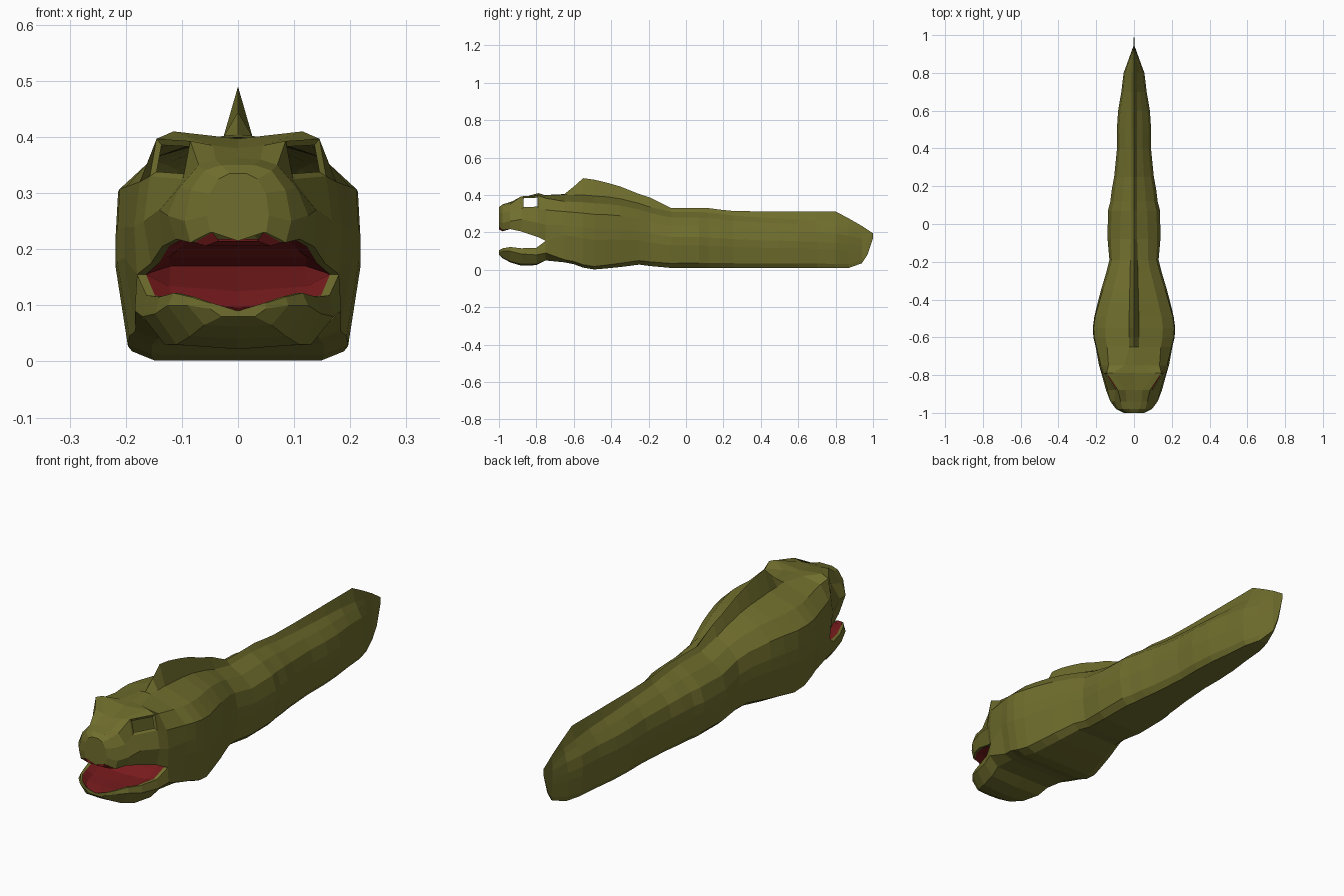
import bpy, bmesh

cube = bpy.data.objects.get("Cube")
if cube:
    bpy.data.objects.remove(cube, do_unlink=True)


def material(name, rgb):
    m = bpy.data.materials.new(name)
    m.use_nodes = True
    m.diffuse_color = (*rgb, 1)
    m.node_tree.nodes["Principled BSDF"].inputs["Base Color"].default_value = (*rgb, 1)
    return m


olive = material("olive_skin", (0.16, 0.155, 0.026))
red = material("red_mouth", (0.19, 0.011, 0.012))


def loft(name, rings, mat, cap=None, hole=None):
    """Skin half-sections [(y, [(x, z), ...])] and mirror them across x = 0."""
    bm = bmesh.new()
    grid = [[bm.verts.new((x, y, z)) for x, z in pts] for y, pts in rings]
    quads = {}
    for i in range(len(grid) - 1):
        a, b = grid[i], grid[i + 1]
        for j in range(len(a) - 1):
            quads[i, j] = bm.faces.new((a[j], a[j + 1], b[j + 1], b[j]))
    if cap is not None:                       # flat front, closed at the centre line
        centre = bm.verts.new((0, rings[0][0], cap))
        outline = grid[0] + [centre] if grid[0][0].co.x == 0 else [centre] + grid[0]
        bm.faces.new(outline[::-1])
    bm.normal_update()
    if hole:                                  # sunken open socket
        f = quads[hole]
        bmesh.ops.inset_individual(bm, faces=[f], thickness=0.014, depth=-0.006)
        bmesh.ops.delete(bm, geom=[f], context='FACES')
    bmesh.ops.remove_doubles(bm, verts=bm.verts, dist=1e-5)
    me = bpy.data.meshes.new(name)
    bm.to_mesh(me)
    bm.free()
    me.materials.append(mat)
    ob = bpy.data.objects.new(name, me)
    bpy.context.collection.objects.link(ob)
    ob.modifiers.new("mirror", 'MIRROR').use_clip = True


# Head half-sections: top centre to upper lip
upper = [
    (-1.00, [(0, .335), (.015, .335), (.035, .325), (.05, .30), (.055, .26), (.05, .23)]),
    (-.98, [(0, .35), (.03, .35), (.06, .34), (.085, .305), (.095, .25), (.085, .212)]),
    (-.94, [(0, .362), (.04, .36), (.07, .35), (.105, .31), (.125, .26), (.11, .218)]),
    (-.88, [(0, .38), (.045, .385), (.085, .393), (.098, .325), (.14, .27), (.135, .205)]),
    (-.79, [(0, .397), (.115, .41), (.145, .397), (.157, .33), (.168, .25), (.155, .175)]),
    (-.75, [(0, .40), (.05, .398), (.135, .383), (.175, .32), (.185, .24), (.18, .155)]),
]
# Jaw half-sections: lower lip to bottom centre
lower = [
    (-1.00, [(.05, .104), (.05, .094), (.03, .08), (0, .08)]),
    (-.98, [(.085, .115), (.09, .10), (.06, .065), (0, .062)]),
    (-.94, [(.115, .122), (.125, .10), (.085, .045), (0, .04)]),
    (-.88, [(.14, .115), (.148, .085), (.11, .03), (0, .022)]),
    (-.80, [(.163, .118), (.17, .08), (.13, .03), (0, .025)]),
    (-.75, [(.18, .155), (.184, .09), (.14, .05), (0, .05)]),
]


def rim(p):                                   # inner edge of a lip
    return (p[0] * 0.91, p[1])


loft("upper_head", [(y, p + [rim(p[-1])]) for y, p in upper], olive,
     cap=.215, hole=(3, 2))
loft("lower_jaw", [(y, [rim(p[0])] + p) for y, p in lower], olive, cap=.09)

# Mouth lining: palate and floor meet at the throat
palate, floor = [], []
rise = (-.015, -.006, 0, .01, .025, .03)
sink = (.014, .022, .027, .02, .02, .03)
for (y, u), (yl, l), up, down in zip(upper, lower, rise, sink):
    (ux, uz), (lx, lz) = rim(u[-1]), rim(l[0])
    palate.append((y, [(ux, uz), (ux * .75, uz + up), (0, uz + up)]))
    floor.append((yl, [(0, lz - down), (lx * .75, lz - down * .7), (lx, lz)]))
throat = [(.16, .17), (.12, .17), (0, .17)]
loft("mouth_palate", palate + [(-.62, throat)], red)
loft("mouth_floor", floor + [(-.62, throat[::-1])], red)

# Body stations: y, fin crest height, back height, half width, belly height
stations = [
    (-.65, .405, .402, .203, .04), (-.60, .445, .40, .215, .03),
    (-.55, .49, .40, .218, .012), (-.49, .482, .395, .21, .002),
    (-.42, .465, .39, .193, .008),
    (-.35, .445, .38, .175, .015), (-.25, .405, .355, .145, .028),
    (-.19, .385, .335, .13, .02), (-.08, .33, .31, .14, .01),
    (.07, .33, .31, .138, .01), (.12, .33, .305, .125, .01),
    (.18, .322, .30, .118, .01), (.25, .315, .29, .105, .01),
    (.40, .312, .28, .09, .01), (.50, .312, .275, .091, .01),
    (.60, .312, .27, .084, .01), (.70, .312, .265, .067, .01),
    (.80, .312, .255, .055, .01), (.87, .275, .24, .029, .01),
    (.94, .235, .21, .004, .035), (.97, .215, .20, .003, .08),
    (1.0, .195, .19, 0, .17),
]


def section(y, crest, back, w, belly):
    h = back - belly
    s = min(1, max(0, -y / 0.5))              # square head end, rounder tail
    return (y, [(0, crest), (min(.015 + .011 * s, w * .3), back),
                (w * (.5 + .2 * s), back - h * .1),
                (w * (.86 + .12 * s), belly + h * .75),
                (w, belly + h * .55), (w, belly + h * .4),
                (w * .9, belly + h * (.09 - .05 * s)), (w * .71, belly), (0, belly)])


neck = (-.75, upper[-1][1] + lower[-1][1][1:])
loft("body_and_tail", [neck] + [section(*s) for s in stations], olive)
